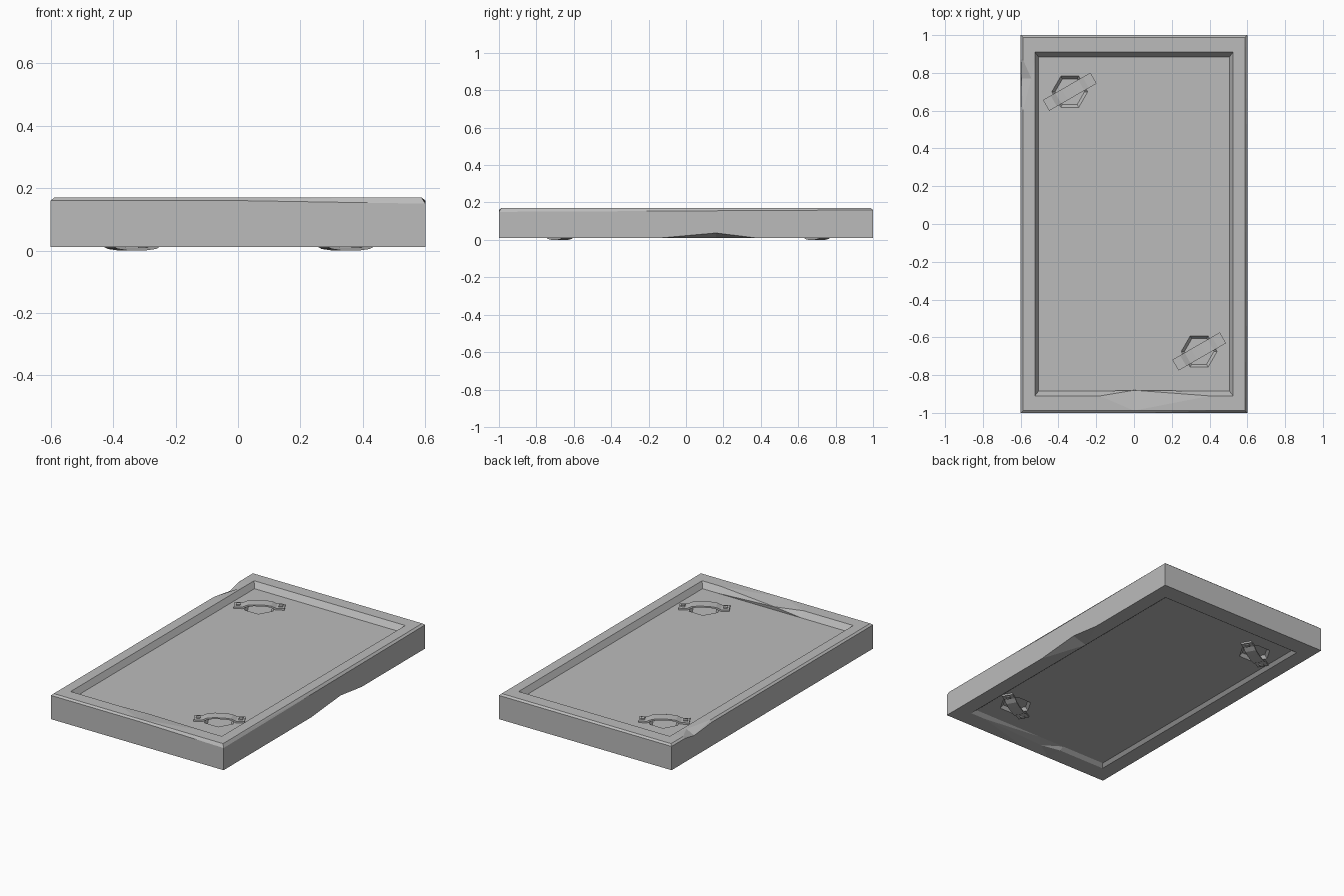
import bpy, bmesh, math
from mathutils import Matrix, Vector

if "Cube" in bpy.data.objects:
    bpy.data.objects.remove(bpy.data.objects["Cube"])

grey = bpy.data.materials.new("stone_grey")
grey.diffuse_color = (0.5, 0.5, 0.5, 1)
grey.use_nodes = True
grey.node_tree.nodes["Principled BSDF"].inputs["Base Color"].default_value = grey.diffuse_color

TOP_FLOOR, LOW_FLOOR = 0.135, 0.028
SPOTS = [(-0.34, 0.70), (0.345, -0.675)]
TURN = math.radians(30)


def finish(bm, name):
    bmesh.ops.recalc_face_normals(bm, faces=bm.faces[:])
    me = bpy.data.meshes.new(name)
    bm.to_mesh(me)
    bm.free()
    me.materials.append(grey)
    ob = bpy.data.objects.new(name, me)
    bpy.context.collection.objects.link(ob)
    return ob


def place(spot, top):
    """Stand a part on the upper floor, or mirrored on the lower floor."""
    z = TOP_FLOOR if top else LOW_FLOOR
    flip = Matrix.Diagonal((1, 1, 1 if top else -1, 1))
    return Matrix.Translation((*spot, z)) @ flip


# Slab: stacked rectangular loops, with extra points where the edges are chipped
def loop_points(hx, hy):
    pts = [(-hx, -hy), (-0.18, -hy), (0, -hy), (0.4, -hy), (hx, -hy),
           (hx, -0.13), (hx, 0.16), (hx, 0.37), (hx, hy), (0, hy), (-hx, hy),
           (-hx, 0.87), (-hx, 0.77), (-hx, 0.6)]
    return pts


LEVELS = [(0.485, 0.865, LOW_FLOOR), (0.505, 0.89, 0.011), (0.6, 1, 0.011),
          (0.6, 1, 0.155), (0.588, 0.988, 0.17), (0.525, 0.91, 0.17),
          (0.505, 0.885, TOP_FLOOR)]
bm = bmesh.new()
rings = [[bm.verts.new((x, y, z)) for x, y in loop_points(hx, hy)] for hx, hy, z in LEVELS]
n = len(rings[0])
for a, b in zip(rings, rings[1:]):
    for i in range(n):
        j = (i + 1) % n
        bm.faces.new((a[i], a[j], b[j], b[i]))
bm.faces.new(rings[0])
bm.faces.new(rings[-1])

# Chips in the edges, and the chamfer that narrows toward the left and back
for v in rings[3]:
    v.co.z = 0.16 - 0.01 * max(0, v.co.x / 0.6) * (1 - v.co.y) / 2
rings[2][6].co.z = 0.037
rings[4][12].co += Vector((0.045, 0, -0.003))
rings[3][12].co += Vector((0.004, 0, -0.02))
rings[5][2].co += Vector((0, 0.03, -0.012))
rings[1][2].co += Vector((-0.06, -0.035, 0.008))
bmesh.ops.triangulate(bm, faces=[f for f in bm.faces if len(f.verts) == 4])
bmesh.ops.dissolve_limit(bm, angle_limit=0.002, verts=bm.verts[:], edges=bm.edges[:])
slab = finish(bm, "slab")


# Hexagonal finger hollows under each handle
def hollow_cutter(spot, top):
    bm = bmesh.new()
    wide, deep = 0.095, 0.02
    rings = []
    for r, z in ((0.078, -deep), (wide, 0), (wide, 0.01)):
        rings.append([bm.verts.new((r * math.cos(k * math.pi / 3), r * math.sin(k * math.pi / 3), z))
                      for k in range(6)])
    for a, b in zip(rings, rings[1:]):
        for i in range(6):
            j = (i + 1) % 6
            bm.faces.new((a[i], a[j], b[j], b[i]))
    bm.faces.new(rings[0])
    bm.faces.new(rings[-1])
    bm.transform(place(spot, top))
    ob = finish(bm, "hollow_cutter")
    ob.hide_render = True
    return ob


bpy.context.view_layer.objects.active = slab
for spot in SPOTS:
    for top in (True, False):
        cutter = hollow_cutter(spot, top)
        mod = slab.modifiers.new("hollow", 'BOOLEAN')
        mod.operation, mod.solver, mod.object = 'DIFFERENCE', 'EXACT', cutter
        bpy.ops.object.modifier_apply(modifier=mod.name)
        bpy.data.objects.remove(cutter)


# Arched handle bar with a square bolt at each end
HALF = [(0.03, 0.028), (0.07, 0.023), (0.098, 0.01), (0.145, 0.01), (0.145, 0),
        (0.095, 0), (0.066, 0.014), (0.03, 0.019)]
PROFILE = HALF + [(-u, h) for u, h in reversed(HALF)]


def handle(spot, top):
    bm = bmesh.new()
    sides = [[bm.verts.new((u, v, h)) for u, h in PROFILE] for v in (-0.033, 0.033)]
    m = len(PROFILE)
    k = len(HALF)
    for i in range(m):
        j = (i + 1) % m
        bm.faces.new((sides[0][i], sides[0][j], sides[1][j], sides[1][i]))
    for s in sides:
        for i in range(3):
            # strips between the outer and inner curves on both halves
            o = [(0, 1, 6, 7), (1, 2, 5, 6), (2, 3, 4, 5)][i]
            bm.faces.new([s[q] for q in o])
            bm.faces.new([s[m - 1 - q] for q in o])
        bm.faces.new((s[0], s[k - 1], s[k], s[m - 1]))
    for u in (-0.122, 0.122):
        bmesh.ops.create_cube(bm, size=1, matrix=Matrix.Translation((u, 0, 0.0125))
                              @ Matrix.Diagonal((0.024, 0.024, 0.009, 1)))
    bm.transform(place(spot, top) @ Matrix.Rotation(TURN, 4, 'Z'))
    finish(bm, "upper_handle" if top else "lower_handle")


for spot in SPOTS:
    for top in (True, False):
        handle(spot, top)
